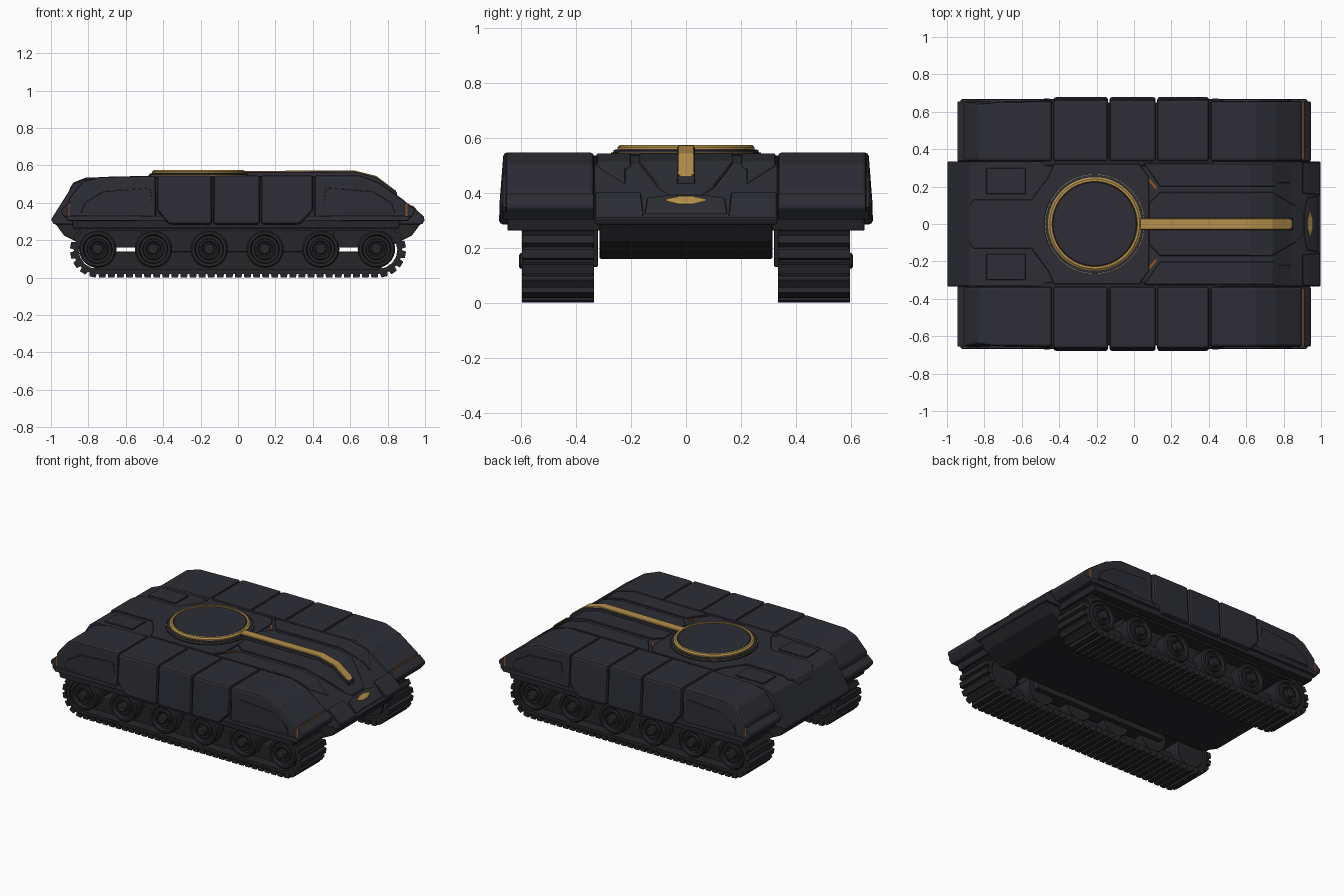
import bpy, bmesh, math

cube = bpy.data.objects.get("Cube")
if cube:
    bpy.data.objects.remove(cube, do_unlink=True)


def material(name, rgb):
    m = bpy.data.materials.new(name)
    m.use_nodes = True
    m.diffuse_color = (*rgb, 1)
    m.node_tree.nodes["Principled BSDF"].inputs["Base Color"].default_value = (*rgb, 1)
    return m


ARMOUR = material("charcoal armour", (0.026, 0.027, 0.035))
RUNNING = material("dark running gear", (0.019, 0.019, 0.023))
GOLD = material("brass gold", (0.46, 0.28, 0.07))
COPPER = material("copper seam", (0.25, 0.08, 0.02))


def finish(name, bm, mats, mirror=False, bevel=0, segments=2):
    bmesh.ops.recalc_face_normals(bm, faces=bm.faces)
    me = bpy.data.meshes.new(name)
    bm.to_mesh(me)
    bm.free()
    for m in mats:
        me.materials.append(m)
    ob = bpy.data.objects.new(name, me)
    bpy.context.collection.objects.link(ob)
    if mirror:
        mod = ob.modifiers.new("Mirror", 'MIRROR')
        mod.use_axis = (False, True, False)
        mod.use_mirror_merge = False
    if bevel:
        mod = ob.modifiers.new("Bevel", 'BEVEL')
        mod.width, mod.segments, mod.limit_method = bevel, segments, 'ANGLE'
    return ob


def prism(name, profile, y0, y1, mat, mirror=True, bevel=0.006, outer=None):
    """Extrude an x-z profile across y; outer(x, z) may shape the far side."""
    bm = bmesh.new()
    near = [bm.verts.new((x, y0, z)) for x, z in profile]
    far = [bm.verts.new((x, outer(x, z) if outer else y1, z)) for x, z in profile]
    bm.faces.new(near)
    bm.faces.new(far)
    n = len(profile)
    for i in range(n):
        j = (i + 1) % n
        bm.faces.new((near[i], near[j], far[j], far[i]))
    return finish(name, bm, [mat], mirror, bevel)


def lathe(bm, profile, segments=32):
    """Revolve (radius, height) pairs around z."""
    rings = [[bm.verts.new((r * math.cos(2 * math.pi * k / segments),
                            r * math.sin(2 * math.pi * k / segments), h))
              for k in range(segments)] for r, h in profile]
    for a, b in zip(rings, rings[1:]):
        for k in range(segments):
            j = (k + 1) % segments
            bm.faces.new((a[k], a[j], b[j], b[k]))
    bm.faces.new(rings[0])
    bm.faces.new(rings[-1])


# Hull: upper body with wedge ends over a narrower belly
TOP = [(-1, 0.31), (-0.88, 0.50), (-0.81, 0.528), (0.62, 0.535), (0.74, 0.505),
       (0.84, 0.43), (0.93, 0.37), (1, 0.31)]
prism("hull", TOP + [(0.985, 0.285), (-0.985, 0.285)], -0.333, 0.333, ARMOUR, False)
prism("belly", [(-0.985, 0.3), (0.985, 0.3), (0.93, 0.225), (0.8, 0.16), (-0.8, 0.16), (-0.93, 0.225)],
      -0.315, 0.315, RUNNING, False)


def hull_top(x):
    for (xa, za), (xb, zb) in zip(TOP, TOP[1:]):
        if x <= xb:
            return za + (zb - za) * (x - xa) / (xb - xa)
    return TOP[-1][1]


def deck_plate(name, outline, lift, mat, mirror=False, bevel=0.003, base=0.0):
    """Plate with an x-y outline that follows the slope of the hull roof."""
    bm = bmesh.new()
    bm.faces.new([bm.verts.new((x, y, 0)) for x, y in outline])
    for x, _ in TOP[1:-1]:
        bmesh.ops.bisect_plane(bm, geom=bm.verts[:] + bm.edges[:] + bm.faces[:],
                               plane_co=(x, 0, 0), plane_no=(1, 0, 0))
    for v in bm.verts:
        v.co.z = hull_top(v.co.x) + lift
    out = bmesh.ops.extrude_face_region(bm, geom=bm.faces[:])
    for v in out["geom"]:
        if isinstance(v, bmesh.types.BMVert):
            v.co.z -= lift - base + 0.01
    return finish(name, bm, [mat], mirror, bevel, 1)


def symmetric(half):
    return half + [(x, -y) for x, y in reversed(half)]


# Roof plating
deck_plate("roof_centre_plate", symmetric([(0.08, 0.11), (0.14, 0.17), (0.74, 0.17), (0.86, 0.10), (0.9, 0.06)]),
           0.010, ARMOUR)
deck_plate("roof_side_plate", [(0.05, 0.325), (0.14, 0.2), (0.75, 0.2), (0.77, 0.22), (0.84, 0.22),
                               (0.75, 0.325)], 0.008, ARMOUR, True)
deck_plate("rear_deck_plate", symmetric([(-0.9, 0.07), (-0.86, 0.13), (-0.55, 0.13), (-0.46, 0.25), (-0.43, 0.32),
                                         (0.03, 0.32), (0.08, 0.25)]), 0.008, ARMOUR)
deck_plate("engine_hatch", [(-0.79, 0.16), (-0.79, 0.30), (-0.58, 0.30), (-0.58, 0.16)], 0.008, ARMOUR, True)
deck_plate("nose_block", [(0.9, 0.165), (0.9, 0.33), (0.995, 0.33), (0.995, 0.155)], 0.012, ARMOUR, True)
deck_plate("nose_centre", symmetric([(0.91, 0.07), (0.925, 0.14), (0.985, 0.15)]), 0.01, ARMOUR)
deck_plate("nose_badge", symmetric([(0.93, 0.03), (0.94, 0.075), (0.955, 0.025)]), 0.018, GOLD, base=0.01)
deck_plate("nose_seam", [(0.04, 0.272), (0.05, 0.285), (0.125, 0.195), (0.115, 0.185)], 0.004, COPPER, True, 0)

# Raised spine with a gold strip
deck_plate("spine_housing", symmetric([(0.0, 0.033), (0.85, 0.033)]), 0.032, ARMOUR)
deck_plate("spine_strip", symmetric([(0.02, 0.03), (0.83, 0.03), (0.845, 0.018)]), 0.038, GOLD, base=0.032)

# Turret ring: flange, gold rim and dark cap
RING = [("ring_flange", ARMOUR, [(0.272, 0.525), (0.272, 0.546), (0.2, 0.546)]),
        ("ring_edge", GOLD, [(0.266, 0.54), (0.266, 0.549), (0.2, 0.549)]),
        ("ring_step", ARMOUR, [(0.264, 0.54), (0.264, 0.555), (0.252, 0.558), (0.2, 0.558)]),
        ("gold_ring", GOLD, [(0.25, 0.55), (0.25, 0.566), (0.24, 0.574), (0.228, 0.574), (0.226, 0.56)]),
        ("ring_cap", ARMOUR, [(0.226, 0.55), (0.226, 0.568), (0.222, 0.571)])]
smooth = []
for name, mat, profile in RING:
    bm = bmesh.new()
    lathe(bm, profile, 64)
    ob = finish(name, bm, [mat])
    ob.location = (-0.21, 0, 0)
    smooth.append(ob)


# Side armour: three skirt panels between sloped end sections
def flank(x, z):
    return 0.68 - (0.016 if z > 0.5 else 0) - (0.016 if abs(x) > 0.8 else 0)


def end_flank(x, z):
    return flank(x, z) - 0.008


seams = [-0.435, -0.135, 0.12, 0.405]
for i, (a, b) in enumerate(zip(seams, seams[1:])):
    a, b = a + 0.004, b - 0.004
    low = [(a + 0.06, 0.285) if i == 0 else (a, 0.285), (b - 0.07, 0.285) if i == 2 else (b, 0.285)]
    low = ([(a, 0.36)] if i == 0 else []) + low + ([(b, 0.36)] if i == 2 else [])
    prism("skirt_panel", low + [(b, 0.547), (a, 0.547)], 0.335, 0, ARMOUR, bevel=0.014, outer=flank)

prism("front_side_armour", [(0.409, 0.32), (0.409, 0.547), (0.65, 0.547), (0.76, 0.505), (0.9, 0.405), (0.9, 0.32)],
      0.335, 0, ARMOUR, bevel=0.014, outer=end_flank)
prism("rear_side_armour", [(-0.439, 0.32), (-0.439, 0.545), (-0.74, 0.538), (-0.83, 0.515), (-0.905, 0.42),
                           (-0.905, 0.32)], 0.335, 0, ARMOUR, bevel=0.014, outer=end_flank)
for s, name in ((1, "front"), (-1, "rear")):
    prism(name + "_fender_tip", [(s * 0.905, 0.30), (s * 0.905, 0.40), (s * 0.945, 0.365), (s * 0.945, 0.345)],
          0.335, 0.655, ARMOUR)
    prism(name + "_tip_seam", [(s * 0.89, 0.31), (s * 0.89, 0.397), (s * 0.909, 0.397), (s * 0.909, 0.31)],
          0.345, 0.652, COPPER, bevel=0)
    prism(name + "_lower_skirt", [(s * 0.34, 0.302), (s * 0.34, 0.33), (s * 0.93, 0.33), (s * 0.905, 0.302)],
          0.335, 0.668, ARMOUR)
    # Raised panel on the flank of each end section
    prism(name + "_flank_panel", [(s * 0.45, 0.345), (s * 0.47, 0.48), (s * 0.72, 0.46), (s * 0.82, 0.40),
                                  (s * 0.84, 0.345)], 0.6, 0.667, ARMOUR, bevel=0.004)
prism("side_armour_core", [(-0.88, 0.262), (-0.9, 0.34), (-0.75, 0.5), (-0.45, 0.535), (0.42, 0.535), (0.7, 0.49),
                           (0.88, 0.34), (0.86, 0.262)], 0.31, 0.65, RUNNING)

# Tracks: a belt with raised links running around the wheels
HALF, RADIUS, AXLE = 0.75, 0.125, 0.148
ARC = math.pi * RADIUS
LENGTH = 4 * HALF + 2 * ARC


def belt(s, r):
    """Point and travel angle at distance s along the belt, offset to radius r."""
    flip = s >= LENGTH / 2
    d = s - LENGTH / 2 if flip else s
    if d < 2 * HALF:
        x, z, ang = d - HALF, -r, 0.0
    else:
        ang = (d - 2 * HALF) / RADIUS
        x, z = HALF + r * math.sin(ang), -r * math.cos(ang)
    return (-x, AXLE - z, ang + math.pi) if flip else (x, AXLE + z, ang)


bm = bmesh.new()
COUNT = 78
loops = []
for k in range(COUNT):
    loop = []
    for r, y in ((0.128, 0.34), (0.128, 0.59), (0.102, 0.59), (0.102, 0.34)):
        x, z, _ = belt(LENGTH * k / COUNT, r)
        loop.append(bm.verts.new((x, y, z)))
    loops.append(loop)
for k in range(COUNT):
    a, b = loops[k], loops[(k + 1) % COUNT]
    for i in range(4):
        j = (i + 1) % 4
        bm.faces.new((a[i], a[j], b[j], b[i]))
for k in range(COUNT):
    x, z, ang = belt(LENGTH * (k + 0.5) / COUNT, 0.134)
    box = bmesh.ops.create_cube(bm, size=1)["verts"]
    for v in box:
        u, w = v.co.x * (0.034 if v.co.z < 0 else 0.042), v.co.z * 0.027
        v.co = (x + u * math.cos(ang) - w * math.sin(ang), 0.465 + v.co.y * 0.262,
                z + u * math.sin(ang) + w * math.cos(ang))
finish("tracks", bm, [RUNNING], True)

# Guide walls behind the wheels
prism("track_guide", [(-0.76, 0.04), (0.76, 0.04), (0.82, 0.14), (-0.82, 0.14)], 0.42, 0.52, RUNNING)
prism("suspension_wall", [(-0.5, 0.13), (0.5, 0.13), (0.52, 0.28), (-0.52, 0.28)], 0.32, 0.5, RUNNING)

# Road wheels with rim, dish and hub
WHEEL = [(0.098, -0.12), (0.1, -0.11), (0.1, 0.105), (0.092, 0.115), (0.078, 0.115), (0.072, 0.095), (0.058, 0.095),
         (0.054, 0.108), (0.044, 0.108), (0.038, 0.1), (0.03, 0.1), (0.028, 0.128), (0.02, 0.133)]
for i in range(6):
    for side in (-1, 1):
        bm = bmesh.new()
        lathe(bm, WHEEL)
        ob = finish("road_wheel", bm, [RUNNING])
        ob.rotation_euler.x = -side * math.pi / 2
        ob.location = (-0.75 + 0.298 * i, side * 0.475, 0.152)
        smooth.append(ob)

bpy.ops.object.select_all(action='DESELECT')
for ob in smooth:
    ob.select_set(True)
bpy.context.view_layer.objects.active = smooth[0]
bpy.ops.object.shade_smooth_by_angle(angle=math.radians(30))
